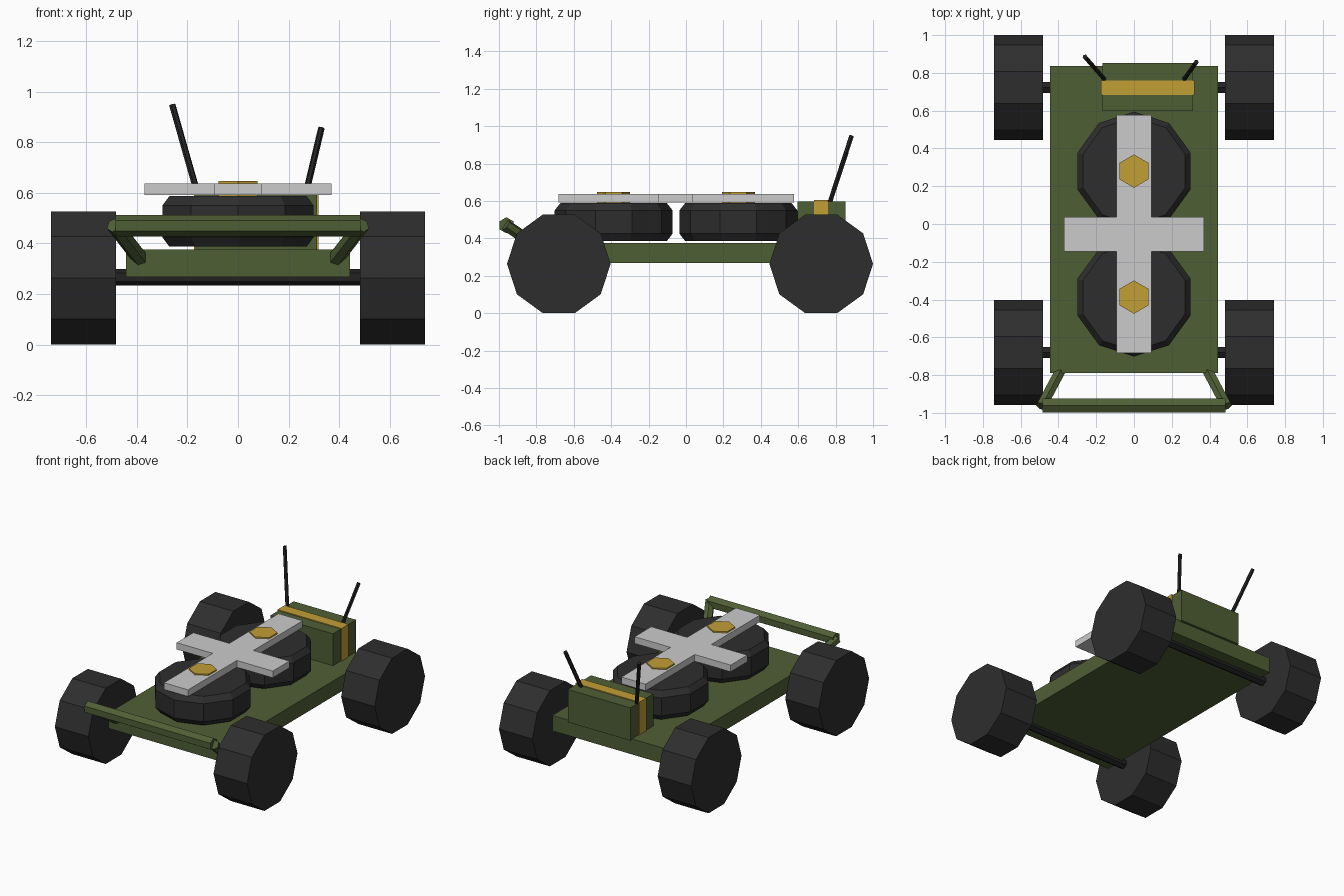
import bpy, bmesh
from mathutils import Vector

if "Cube" in bpy.data.objects:
    bpy.data.objects.remove(bpy.data.objects["Cube"])


def material(name, rgb):
    m = bpy.data.materials.new(name)
    m.diffuse_color = (*rgb, 1)
    m.use_nodes = True
    m.node_tree.nodes["Principled BSDF"].inputs["Base Color"].default_value = m.diffuse_color
    return m


GREEN = material("olive green", (0.078, 0.114, 0.036))
TYRE = material("tyre black", (0.027, 0.027, 0.028))
DARK = material("dark metal", (0.016, 0.016, 0.017))
GREY = material("light grey", (0.6, 0.6, 0.6))
GOLD = material("gold", (0.54, 0.345, 0.036))


def finish(bm, name, mat):
    bmesh.ops.recalc_face_normals(bm, faces=bm.faces)
    me = bpy.data.meshes.new(name)
    bm.to_mesh(me)
    bm.free()
    me.materials.append(mat)
    bpy.context.collection.objects.link(bpy.data.objects.new(name, me))


def box(name, lo, hi, mat):
    bm = bmesh.new()
    bmesh.ops.create_cube(bm, size=1)
    for v in bm.verts:
        v.co = [l + (c + 0.5) * (h - l) for c, l, h in zip(v.co, lo, hi)]
    finish(bm, name, mat)


def rod(name, a, b, r, sides, mat, up=(0, 0, 1), bevel=None):
    """Flat-sided cylinder from a to b, first corner towards 'up'."""
    a, b = Vector(a), Vector(b)
    axis = (b - a).normalized()
    up = Vector(up)
    up = (up - axis * up.dot(axis)).normalized()
    side = axis.cross(up)
    length = (b - a).length
    rings = [(0, r), (length, r)]
    if bevel:
        inset, drop = bevel
        rings = [(0, r - inset), (drop, r), (length - drop, r), (length, r - inset)]
    from_angle = lambda i: Vector((0, 1)).to_3d()
    bm = bmesh.new()
    import math
    loops = []
    for t, rad in rings:
        loop = []
        for i in range(sides):
            w = 2 * math.pi * i / sides
            loop.append(bm.verts.new(a + axis * t + (up * math.cos(w) + side * math.sin(w)) * rad))
        loops.append(loop)
    for p, q in zip(loops, loops[1:]):
        for i in range(sides):
            j = (i + 1) % sides
            bm.faces.new((p[i], p[j], q[j], q[i]))
    bm.faces.new(loops[0])
    bm.faces.new(loops[-1])
    finish(bm, name, mat)


# Chassis slab
box("chassis", (-0.444, -0.79, 0.268), (0.444, 0.836, 0.376), GREEN)

# Axles and road wheels
for label, y in (("front", -0.68), ("rear", 0.723)):
    rod(label + "_axle", (-0.5, y, 0.266), (0.5, y, 0.266), 0.033, 6, DARK)
    for side, s in (("left", -1), ("right", 1)):
        rod(f"{label}_{side}_wheel", (s * 0.482, y, 0.264), (s * 0.74, y, 0.264),
            0.277, 10, TYRE, up=(0, 1, 0))

# Spare tyres lying flat, each held by a hexagonal bolt
for label, y in (("front", -0.387), ("rear", 0.28)):
    rod(label + "_spare_tyre", (0, y, 0.387), (0, y, 0.588), 0.315, 10, TYRE,
        up=(0, 1, 0), bevel=(0.03, 0.038))
    rod(label + "_bolt", (0, y, 0.575), (0, y, 0.647), 0.088, 6, GOLD, up=(0, 1, 0))

# Cross-shaped clamp plate
bm = bmesh.new()
half = [(0.093, -0.682), (0.093, -0.146), (0.37, -0.146),
        (0.37, 0.037), (0.093, 0.037), (0.093, 0.578)]
outline = half + [(-x, y) for x, y in reversed(half)]
face = bm.faces.new([bm.verts.new((x, y, 0.591)) for x, y in outline])
top = bmesh.ops.extrude_face_region(bm, geom=[face])["geom"]
for v in top:
    if isinstance(v, bmesh.types.BMVert):
        v.co.z = 0.638
finish(bm, "clamp_plate", GREY)

# Cargo case with its strap
box("cargo_case", (-0.168, 0.597, 0.37), (0.313, 0.853, 0.598), GREEN)
box("case_strap", (-0.174, 0.684, 0.37), (0.319, 0.76, 0.604), GOLD)

# Antennas
rod("left_antenna", (-0.155, 0.765, 0.58), (-0.26, 0.885, 0.948), 0.013, 6, DARK)
rod("right_antenna", (0.262, 0.762, 0.57), (0.33, 0.857, 0.857), 0.013, 6, DARK)

# Front bumper bar with two braces running into the chassis
rod("bumper_bar", (-0.485, -0.96, 0.47), (0.485, -0.96, 0.47), 0.043, 6, GREEN)
for side, s in (("left", -1), ("right", 1)):
    rod(side + "_bumper_brace", (s * 0.49, -0.965, 0.473), (s * 0.37, -0.74, 0.318),
        0.032, 6, GREEN)
